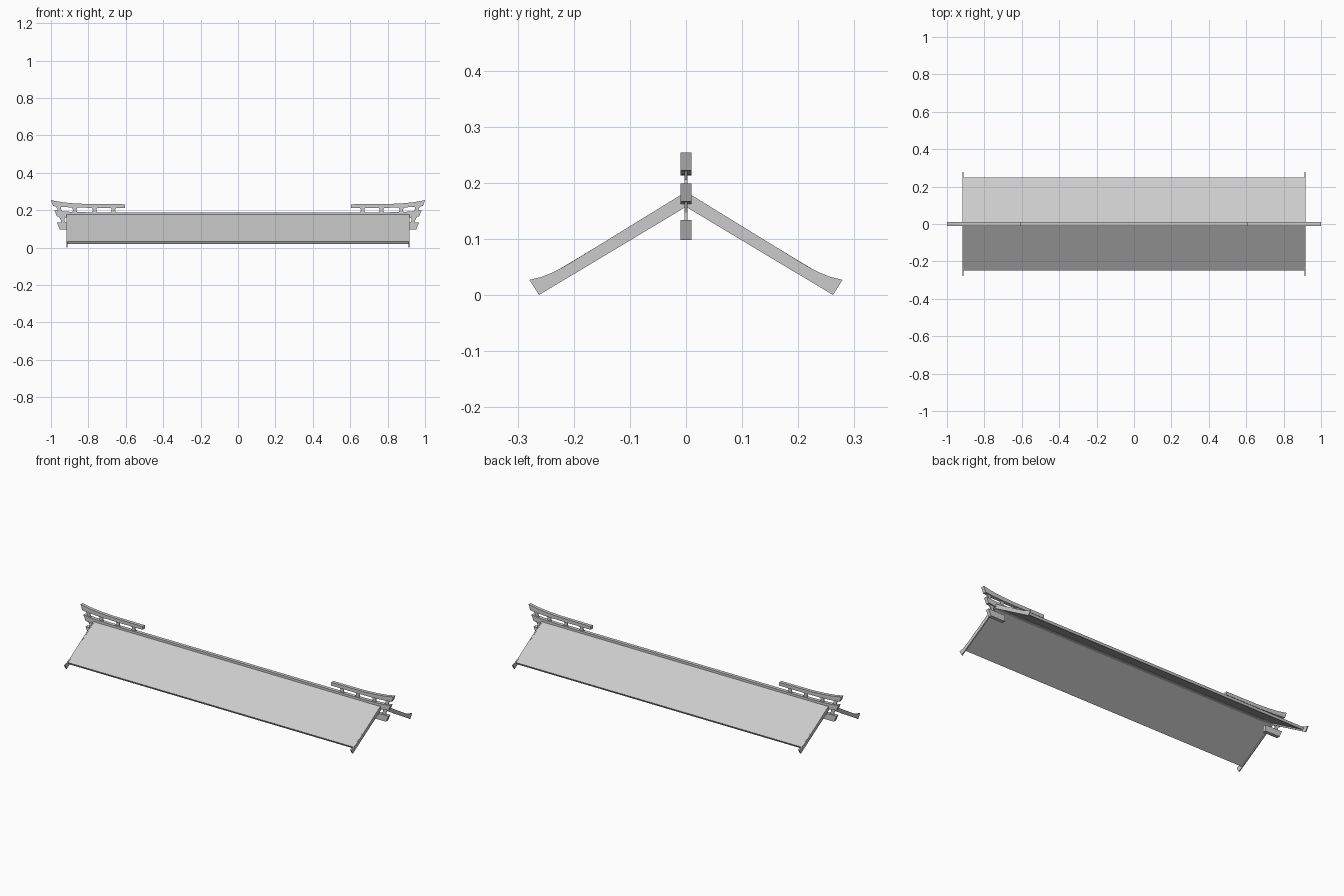
import bpy
import bmesh
from mathutils import Vector

cube = bpy.data.objects.get("Cube")
if cube:
    bpy.data.objects.remove(cube, do_unlink=True)

grey = bpy.data.materials.new("light grey")
grey.use_nodes = True
COLOUR = (0.6, 0.6, 0.6, 1)
grey.diffuse_color = COLOUR
grey.node_tree.nodes["Principled BSDF"].inputs["Base Color"].default_value = COLOUR


def extrude_profile(name, points, depth):
    """Extrude a closed 3D outline along the depth vector."""
    bm = bmesh.new()
    face = bm.faces.new([bm.verts.new(p) for p in points])
    result = bmesh.ops.extrude_face_region(bm, geom=[face])
    moved = [v for v in result["geom"] if isinstance(v, bmesh.types.BMVert)]
    bmesh.ops.translate(bm, verts=moved, vec=Vector(depth))
    bmesh.ops.recalc_face_normals(bm, faces=bm.faces)
    mesh = bpy.data.meshes.new(name)
    bm.to_mesh(mesh)
    bm.free()
    mesh.materials.append(grey)
    obj = bpy.data.objects.new(name, mesh)
    bpy.context.collection.objects.link(obj)
    return obj


def gable(name, half, x, width):
    """Mirror a half outline in (y, z), apex top to apex bottom, across y."""
    other = [(-y, z) for y, z in reversed(half) if y > 0]
    return extrude_profile(name, [(x, y, z) for y, z in half + other], (width, 0, 0))


def beam(name, outline, half_width):
    """Beam with an outline in (x, z), centred on y."""
    return extrude_profile(name, [(x, -half_width, z) for x, z in outline],
                           (0, 2 * half_width, 0))


def flip(outline, side):
    return [(side * x, z) for x, z in outline]


# Roof slopes
gable("roof", [(0, 0.182), (0.249, 0.032), (0.242, 0.02), (0, 0.166)], -0.913, 1.826)

# Flared boards along both gable ends
board = [(0, 0.184), (0.205, 0.058), (0.222, 0.048), (0.238, 0.040), (0.255, 0.033),
         (0.279, 0.027), (0.262, 0), (0, 0.157)]

# Ridge beam with upturned tips
ridge_half = [(0.80, 0.189), (0.88, 0.191), (0.94, 0.194), (0.982, 0.199),
              (0.968, 0.167), (0.92, 0.162), (0.85, 0.159), (0.80, 0.158)]
beam("ridge_beam", ridge_half + flip(reversed(ridge_half), -1), 0.01)

# Upper rail sweeping up to the tip
rail = [(0.603, 0.232), (0.80, 0.233), (0.88, 0.237), (0.94, 0.243), (1.0, 0.254),
        (0.988, 0.222), (0.93, 0.217), (0.86, 0.214), (0.78, 0.213), (0.603, 0.213)]

# Short lower block below the ridge tip
block = [(0.86, 0.133), (0.968, 0.134), (0.953, 0.098), (0.86, 0.098)]


def post(name, x, low, high, lean=0):
    """Thin post with a flared top and foot."""
    mid = (low + high) / 2
    right = [(0.015, low, -lean), (0.009, mid, 0), (0.015, high, lean)]
    outline = [(x + w + s, z) for w, z, s in right]
    outline += [(x - w + s, z) for w, z, s in reversed(right)]
    beam(name, outline, 0.003)


for side, label in ((1, "left"), (-1, "right")):
    gable(label + "_gable_board", board, side * 0.915 - 0.003, 0.006)
    beam(label + "_upper_rail", flip(rail, side), 0.01)
    beam(label + "_lower_block", flip(block, side), 0.01)
    for i, x in enumerate((0.666, 0.767, 0.873)):
        post(f"{label}_rail_post_{i + 1}", side * x, 0.185, 0.217)
    post(label + "_tip_post", side * 0.955, 0.190, 0.222, side * 0.005)
    post(label + "_lower_post", side * 0.938, 0.128, 0.166, side * 0.005)
